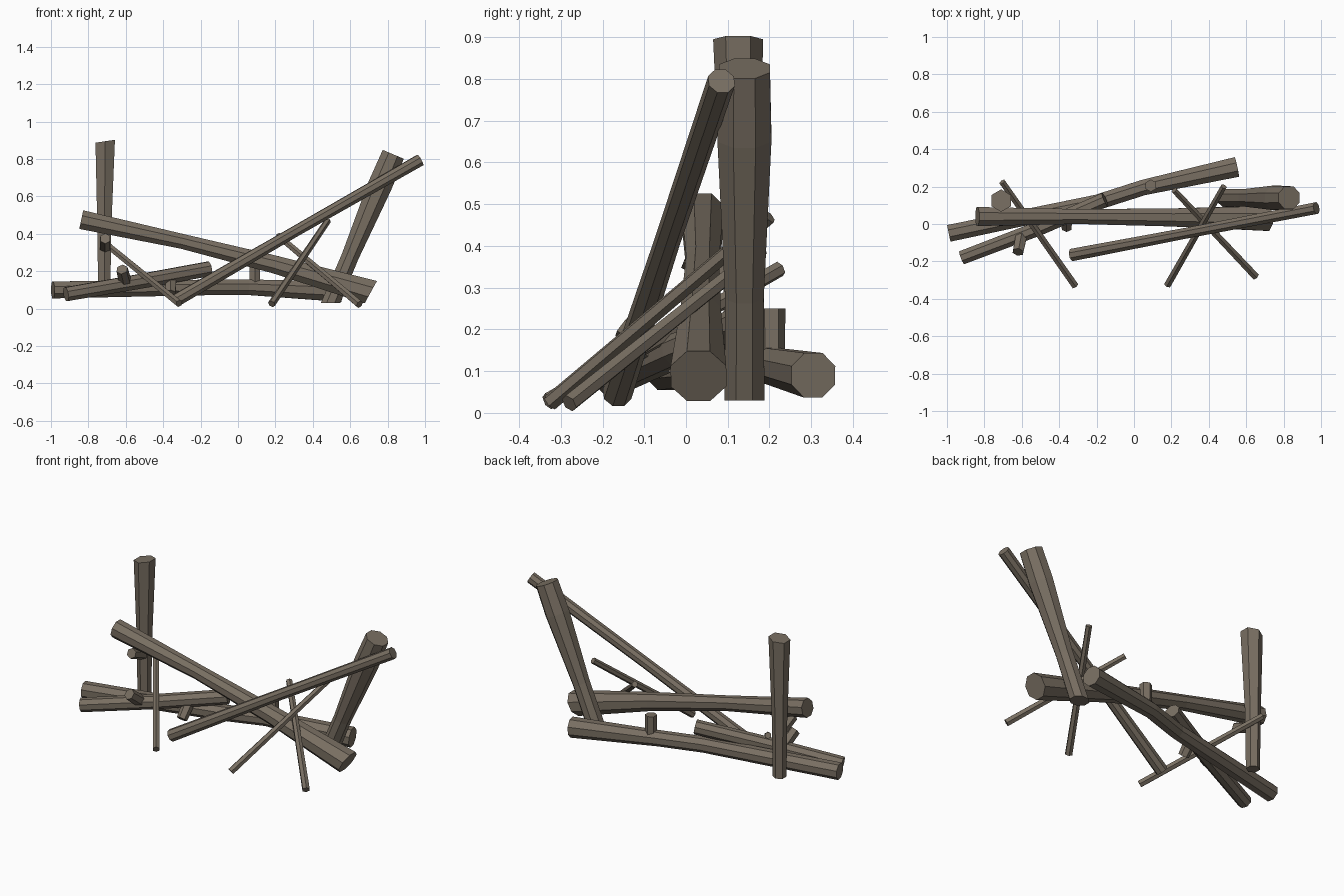
import bpy, bmesh, math
from mathutils import Vector

cube = bpy.data.objects.get("Cube")
if cube:
    bpy.data.objects.remove(cube)

wood = bpy.data.materials.new("weathered brown wood")
wood.use_nodes = True
colour = (0.19, 0.158, 0.122, 1)
wood.diffuse_color = colour
wood.node_tree.nodes["Principled BSDF"].inputs["Base Color"].default_value = colour


def log(name, path, sides=8, start_cut=None, end_cut=None, turn=0.5):
    """Sweep a faceted log along (x, y, z, radius) stations; cuts are end plane normals."""
    centres = [Vector(p[:3]) for p in path]
    last = len(path) - 1
    bm = bmesh.new()
    rings = []
    for i, c in enumerate(centres):
        axis = (centres[min(i + 1, last)] - centres[max(i - 1, 0)]).normalized()
        side = axis.cross(Vector((0, 0, 1)))
        if side.length < 0.2:
            side = axis.cross(Vector((0, 1, 0)))
        side.normalize()
        up = side.cross(axis)
        cut = start_cut if i == 0 else end_cut if i == last else None
        ring = []
        for k in range(sides):
            a = math.tau * (k + turn) / sides
            v = (side * math.cos(a) + up * math.sin(a)) * path[i][3]
            if cut:  # slide the corner along the log onto the cut plane
                n = Vector(cut)
                v -= axis * (v.dot(n) / axis.dot(n))
            ring.append(bm.verts.new(c + v))
        rings.append(ring)
    for a, b in zip(rings, rings[1:]):
        for k in range(sides):
            j = (k + 1) % sides
            bm.faces.new((a[k], a[j], b[j], b[k]))
    bm.faces.new(rings[0][::-1])
    bm.faces.new(rings[-1])
    bmesh.ops.recalc_face_normals(bm, faces=bm.faces)
    mesh = bpy.data.meshes.new(name)
    bm.to_mesh(mesh)
    bm.free()
    mesh.materials.append(wood)
    obj = bpy.data.objects.new(name, mesh)
    bpy.context.collection.objects.link(obj)
    return obj


# Upright posts
log("right_post", [(-.715, .13, .065, .038), (-.715, .13, .4, .042), (-.71, .125, .895, .06)],
    6, (0, 0, 1), (-.15, 0, 1))
log("left_post", [(.495, .14, .03, .052), (.6, .14, .28, .05), (.76, .14, .66, .07), (.83, .14, .825, .066)],
    8, (0, 0, 1))

# Heavy beams
log("leaning_beam", [(-.838, .04, .476, .055), (-.3, .04, .36, .043), (.2, .035, .235, .052), (.71, .03, .088, .072)],
    8, None, (1, 0, -.55))
log("ground_log", [(-.99, -.05, .1, .049), (-.2, .115, .113, .045), (.05, .195, .115, .045), (.55, .305, .09, .058)])
log("short_log", [(-.92, -.18, .077, .04), (-.5, -.02, .15, .042), (-.155, .13, .213, .042)])
log("long_pole", [(-.33, -.165, .045, .036), (.3, -.045, .41, .031), (.975, .085, .795, .034)])

# Thin sticks
log("right_stick", [(-.315, -.33, .028, .021), (-.705, .225, .345, .019)], 6)
log("middle_stick", [(.18, -.325, .025, .021), (.48, .2, .47, .018)], 6)
log("left_stick", [(.65, -.28, .023, .022), (.215, .18, .39, .018)], 6)

# Broken branch stubs
log("ground_log_stub", [(.09, .205, .1, .032), (.09, .205, .25, .033)], 6)
log("short_log_front_stub", [(-.6, -.05, .13, .036), (-.62, -.15, .21, .032)], 6)
log("short_log_lower_stub", [(-.36, .05, .16, .034), (-.36, -.02, .08, .03)], 6)
log("right_post_stub", [(-.712, .13, .32, .032), (-.71, 0, .375, .03)], 6)
